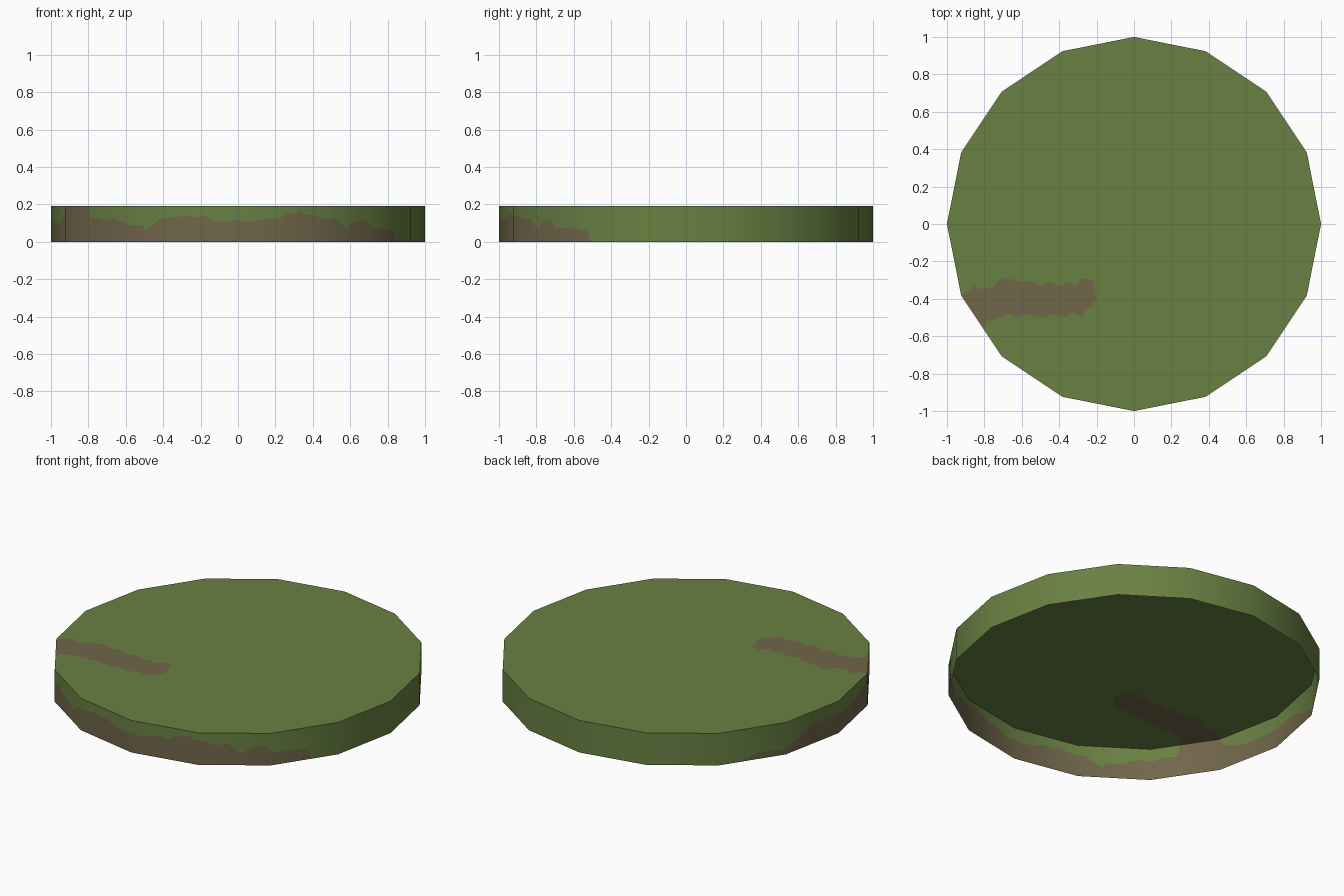
import bpy, math
from mathutils import Vector

if "Cube" in bpy.data.objects:
    bpy.data.objects.remove(bpy.data.objects["Cube"])

N, H = 16, 0.19
ring = [Vector((math.cos(2 * math.pi * k / N), math.sin(2 * math.pi * k / N))) for k in range(N + 1)]


def material(name, rgb):
    m = bpy.data.materials.new(name)
    m.diffuse_color = (*rgb, 1)
    m.use_nodes = True
    m.node_tree.nodes["Principled BSDF"].inputs["Base Color"].default_value = m.diffuse_color
    return m


green = material("moss green", (0.141, 0.220, 0.056))
brown = material("earth brown", (0.165, 0.133, 0.069))


def rim(t):
    """Point on the 16-sided outline, t counted in sides."""
    k = int(t) % N
    return ring[k].lerp(ring[k + 1], t - int(t))


def t_at(x):
    """Outline position on the front half for a given x."""
    for k in range(8, 16):
        if ring[k].x <= x <= ring[k + 1].x:
            return k + (x - ring[k].x) / (ring[k + 1].x - ring[k].x)


def build(name, faces, normal):
    verts, index, polys, mats = [], {}, [], []
    for pts, mat in faces:
        ids = []
        for p in pts:
            key = tuple(round(c, 5) for c in p)
            if key not in index:
                index[key] = len(verts)
                verts.append(key)
            if index[key] not in ids:
                ids.append(index[key])
        if len(ids) > 2:
            polys.append(ids)
            mats.append(mat)
    me = bpy.data.meshes.new(name)
    me.from_pydata(verts, [], polys)
    me.materials.append(green)
    me.materials.append(brown)
    for p, m in zip(me.polygons, mats):
        p.material_index = m
        p.use_smooth = True
    me.update()
    me.normals_split_custom_set([normal(me.vertices[l.vertex_index].co) for l in me.loops])
    ob = bpy.data.objects.new(name, me)
    bpy.context.collection.objects.link(ob)
    return ob


# Ragged upper edge of the earth band on the wall: left side by side number...
edge = [(0, 0), (6.3, 0), (6.62, .04), (7, .035), (7.25, .065), (7.47, .10), (7.8, .11), (8, .115)]
# ...then the front by x
front = [(-.98, .10), (-.955, .10), (-.93, .14), (-.922, H), (-.80, H), (-.79, .12), (-.75, .13),
         (-.71, .11), (-.67, .123), (-.62, .107), (-.58, .09), (-.51, .09), (-.495, .065),
         (-.46, .085), (-.42, .123), (-.31, .134), (-.275, .144), (-.23, .128), (-.18, .139),
         (-.125, .112), (-.055, .107), (0, .118), (.06, .107), (.125, .118), (.17, .128),
         (.21, .118), (.26, .15), (.30, .15), (.335, .165), (.355, .144), (.41, .144),
         (.435, .128), (.48, .118), (.515, .128), (.58, .07), (.62, .107), (.68, .118),
         (.715, .075), (.785, .07), (.83, .058), (.835, .03), (.84, 0)]
edge += [(t_at(x), h) for x, h in front] + [(16, 0)]

# Add the outline corners to the edge
cols = []
for (t0, h0), (t1, h1) in zip(edge, edge[1:]):
    cols.append((t0, h0))
    for k in range(math.floor(t0) + 1, math.ceil(t1)):
        cols.append((k, h0 + (h1 - h0) * (k - t0) / (t1 - t0)))
cols.append(edge[-1])

# Wall: earth below the edge, moss above
wall = []
for (t0, h0), (t1, h1) in zip(cols, cols[1:]):
    a, b = rim(t0), rim(t1)
    wall.append(([(*a, 0), (*b, 0), (*b, h1), (*a, h0)], 1))
    wall.append(([(*a, h0), (*b, h1), (*b, H), (*a, H)], 0))
build("disc_wall", wall, lambda co: Vector((co.x, co.y, 0)).normalized())

# Top: a strip of earth running in from the rim, moss around it
strip = [(-.85, -.33), (-.82, -.35), (-.76, -.34), (-.72, -.30), (-.68, -.29), (-.60, -.31),
         (-.55, -.305), (-.50, -.33), (-.45, -.31), (-.40, -.33), (-.35, -.31), (-.31, -.33),
         (-.28, -.29), (-.22, -.30), (-.20, -.40), (-.22, -.44), (-.26, -.46), (-.28, -.50),
         (-.33, -.47), (-.37, -.50), (-.43, -.485), (-.50, -.50), (-.57, -.485), (-.63, -.50),
         (-.66, -.48), (-.72, -.50), (-.79, -.52)]
start, end = ring[9], rim(t_at(-.80))
patch = [start] + strip + [end]
moss = [end] + [ring[k % N] for k in range(10, 26)] + strip
build("disc_top",
      [([(p[0], p[1], H) for p in reversed(patch)], 1), ([(p[0], p[1], H) for p in moss], 0)],
      lambda co: Vector((0, 0, 1)))
